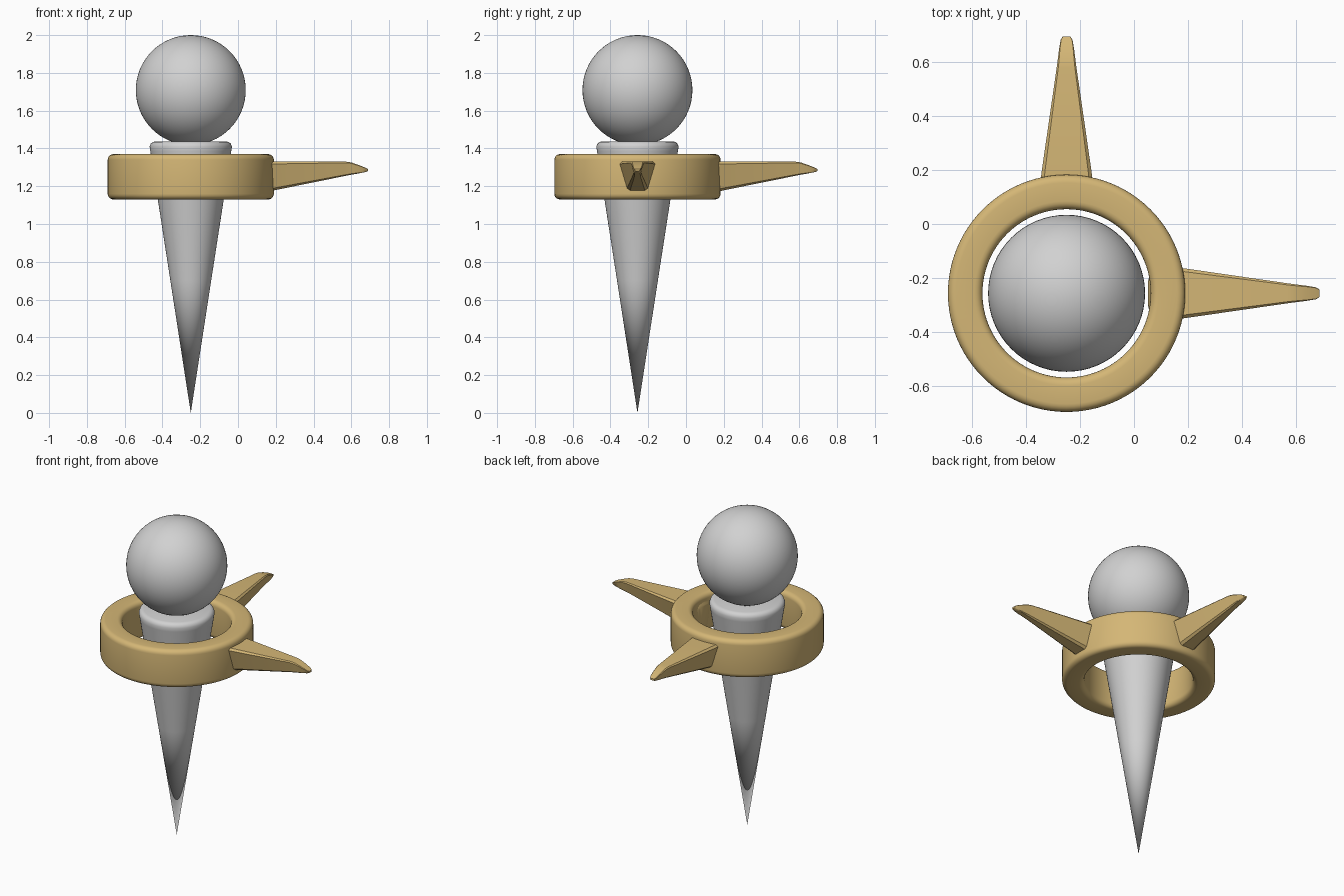
import bpy, bmesh, math
from mathutils import Matrix, Vector

if "Cube" in bpy.data.objects:
    bpy.data.objects.remove(bpy.data.objects["Cube"])

CX, CY = -0.25, -0.257   # shared vertical axis of ball, cone and ring


def material(name, rgb):
    m = bpy.data.materials.new(name)
    m.diffuse_color = (*rgb, 1)
    m.use_nodes = True
    m.node_tree.nodes["Principled BSDF"].inputs["Base Color"].default_value = m.diffuse_color
    return m


silver = material("light grey", (0.64, 0.64, 0.64))
gold = material("warm gold", (0.66, 0.47, 0.18))


def finish(bm, name, mat, angle=40):
    bmesh.ops.remove_doubles(bm, verts=bm.verts, dist=1e-5)
    bmesh.ops.recalc_face_normals(bm, faces=bm.faces)
    me = bpy.data.meshes.new(name)
    bm.to_mesh(me)
    bm.free()
    me.materials.append(mat)
    ob = bpy.data.objects.new(name, me)
    bpy.context.collection.objects.link(ob)
    bpy.ops.object.select_all(action='DESELECT')
    ob.select_set(True)
    bpy.context.view_layer.objects.active = ob
    bpy.ops.object.shade_smooth_by_angle(angle=math.radians(angle))
    return ob


def lathe(name, profile, mat, closed=False, steps=96):
    """Spin an (r, z) profile round the shared axis."""
    bm = bmesh.new()
    vs = [bm.verts.new((CX + r, CY, z)) for r, z in profile]
    es = [bm.edges.new(p) for p in zip(vs, vs[1:])]
    if closed:
        es.append(bm.edges.new((vs[-1], vs[0])))
    bmesh.ops.spin(bm, geom=vs + es, cent=(CX, CY, 0), axis=(0, 0, 1),
                   angle=2 * math.tau / 2, steps=steps, use_merge=True)
    return finish(bm, name, mat)


def rounded_rect(r0, r1, z0, z1, b, n=5):
    pts = []
    for k, (r, z) in enumerate([(r1 - b, z1 - b), (r0 + b, z1 - b),
                                (r0 + b, z0 + b), (r1 - b, z0 + b)]):
        for i in range(n + 1):
            a = math.pi / 2 * (k + i / n)
            pts.append((r + b * math.cos(a), z + b * math.sin(a)))
    return pts


# ball on top
bm = bmesh.new()
bmesh.ops.create_uvsphere(bm, u_segments=64, v_segments=32, radius=0.291,
                          matrix=Matrix.Translation((CX, CY, 1.709)))
finish(bm, "ball", silver)

# pointed cone with a softened rim
lathe("cone", [(0, 0), (0.108, 0.7), (0.214, 1.385), (0.218, 1.41),
               (0.212, 1.425), (0.203, 1.433), (0.19, 1.437), (0, 1.437)], silver)

# floating ring
lathe("ring", rounded_rect(0.312, 0.44, 1.13, 1.37, 0.03), gold, closed=True)

# spike sections: distance, top half width, bottom half width, top z, bottom z
SECTIONS = [(0.302, 0.045, 0.025, 1.31, 1.18), (0.312, 0.085, 0.045, 1.325, 1.16),
            (0.33, 0.105, 0.057, 1.33, 1.153), (0.44, 0.092, 0.051, 1.33, 1.178),
            (0.82, 0.037, 0.021, 1.33, 1.255), (0.85, 0.033, 0.02, 1.326, 1.261),
            (0.89, 0.028, 0.018, 1.312, 1.268), (0.925, 0.022, 0.014, 1.298, 1.275),
            (0.938, 0.014, 0.01, 1.291, 1.28)]


def spike(name, angle, shift):
    bm = bmesh.new()
    rings = []
    for d, ht, hb, zt, zb in SECTIONS:
        c = 0.08 * (zt - zb)     # small bevel along the edges
        sect = [(-ht + c, zt), (ht - c, zt), (ht, zt - c), (hb + c * .3, zb + c),
                (hb - c, zb), (-hb + c, zb), (-hb - c * .3, zb + c), (-ht, zt - c)]
        rings.append([bm.verts.new((d + shift, y, z)) for y, z in sect])
    for a, b in zip(rings, rings[1:]):
        for i in range(8):
            j = (i + 1) % 8
            bm.faces.new((a[i], a[j], b[j], b[i]))
    bm.faces.new(rings[0])
    bm.faces.new(rings[-1])
    bmesh.ops.transform(bm, verts=bm.verts, matrix=Matrix.Translation((CX, CY, 0))
                        @ Matrix.Rotation(angle, 4, 'Z'))
    return finish(bm, name, gold, 35)


# two spikes at right angles
spike("right_spike", 0, 0.0)
spike("back_spike", math.pi / 2, 0.015)
